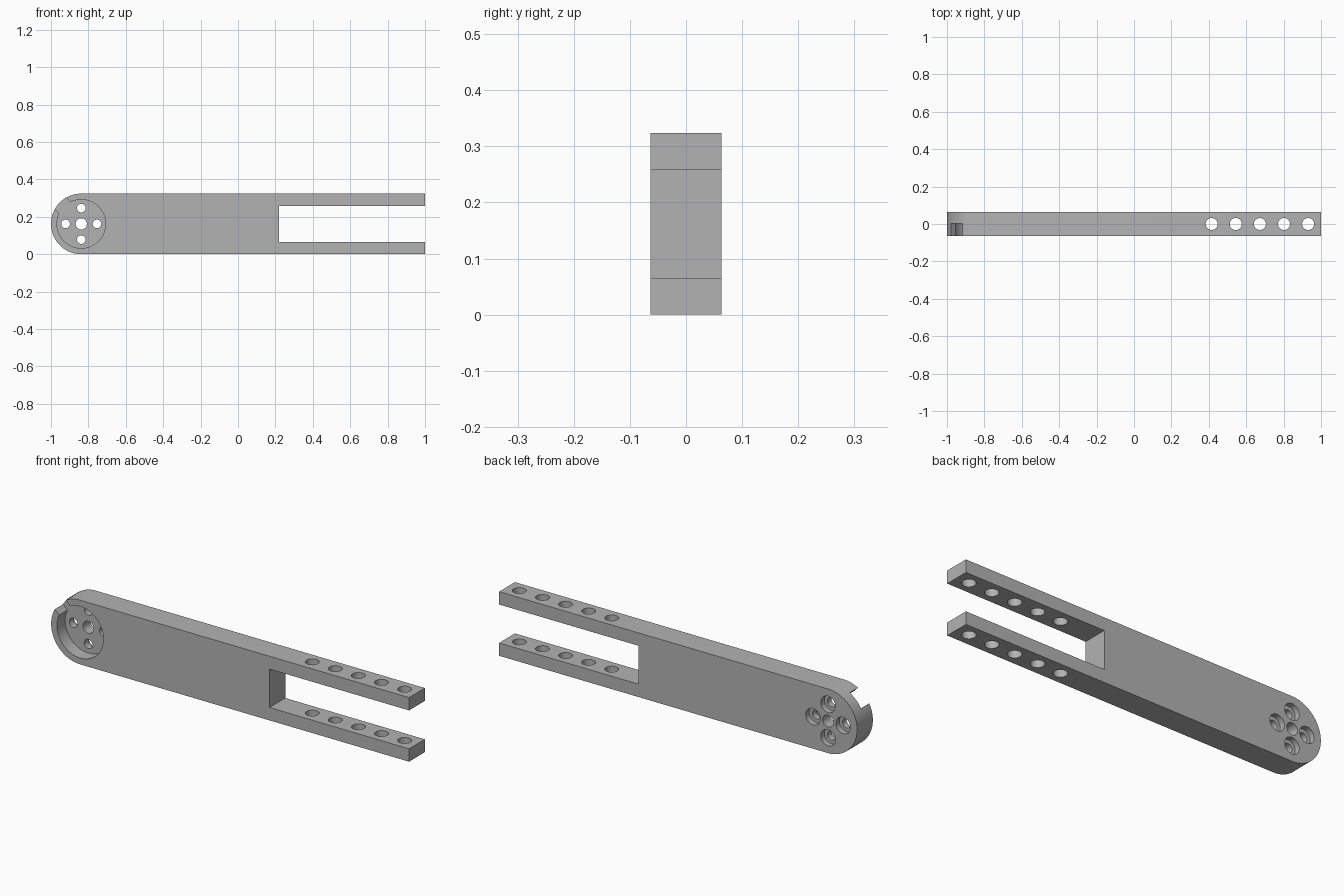
import bpy, bmesh, math
from mathutils import Matrix, Vector

cube = bpy.data.objects.get("Cube")
if cube:
    bpy.data.objects.remove(cube, do_unlink=True)

LENGTH, HEIGHT, HALF_DEPTH = 1.0, 0.324, 0.063
R = HEIGHT / 2
HUB_X = -1 + R
POCKET_Y = 0.003          # floor of the front pocket

grey = bpy.data.materials.new("light grey")
grey.use_nodes = True
grey.diffuse_color = (0.45, 0.45, 0.45, 1)
grey.node_tree.nodes["Principled BSDF"].inputs["Base Color"].default_value = grey.diffuse_color


def make_object(name, bm):
    mesh = bpy.data.meshes.new(name)
    bmesh.ops.recalc_face_normals(bm, faces=bm.faces)
    bm.to_mesh(mesh)
    bm.free()
    obj = bpy.data.objects.new(name, mesh)
    mesh.materials.append(grey)
    bpy.context.collection.objects.link(obj)
    return obj


def cylinder(name, centre, radius, length, axis, segments=40):
    bm = bmesh.new()
    turn = Matrix.Rotation(math.pi / 2, 4, 'X') if axis == 'Y' else Matrix()
    bmesh.ops.create_cone(bm, cap_ends=True, segments=segments, radius1=radius,
                          radius2=radius, depth=length,
                          matrix=Matrix.Translation(centre) @ turn)
    return make_object(name, bm)


def box(name, low, high, matrix=Matrix()):
    low, high = Vector(low), Vector(high)
    bm = bmesh.new()
    bmesh.ops.create_cube(bm, size=1, matrix=matrix @ Matrix.Translation((low + high) / 2)
                          @ Matrix.Diagonal((*(high - low), 1)))
    return make_object(name, bm)


# Arm: a bar with one round end, extruded through its depth
bm = bmesh.new()
outline = [(LENGTH, 0), (LENGTH, HEIGHT)]
for i in range(49):
    a = math.pi / 2 + math.pi * i / 48
    outline.append((HUB_X + R * math.cos(a), R + R * math.sin(a)))
face = bm.faces.new([bm.verts.new((x, -HALF_DEPTH, z)) for x, z in outline])
side = bmesh.ops.extrude_face_region(bm, geom=[face])["geom"]
bmesh.ops.translate(bm, vec=(0, 2 * HALF_DEPTH, 0),
                    verts=[g for g in side if isinstance(g, bmesh.types.BMVert)])
arm = make_object("forked_arm", bm)

cutters = []
# Fork slot
cutters.append(box("fork_slot", (0.22, -1, 0.065), (1.2, 1, HEIGHT - 0.065)))

# Round pocket in the front, opened by a diagonal notch in the rim
cutters.append(cylinder("hub_pocket", (HUB_X, POCKET_Y - 0.1, R), 0.13, 0.2, 'Y', 64))
diagonal = Matrix.Translation((HUB_X, 0, R)) @ Matrix.Rotation(math.radians(-135), 4, 'Y')
cutters.append(box("rim_notch", (0.06, POCKET_Y - 0.2, -0.044),
                   (0.3, POCKET_Y, 0.044), diagonal))

# Hub holes: one in the centre, four around it, counterbored at the back
cutters.append(cylinder("hub_hole", (HUB_X, 0, R), 0.03, 0.4, 'Y'))
for dx, dz in ((1, 0), (-1, 0), (0, 1), (0, -1)):
    x, z = HUB_X + 0.084 * dx, R + 0.084 * dz
    cutters.append(cylinder("screw_hole", (x, 0, z), 0.023, 0.4, 'Y'))
    cutters.append(cylinder("counterbore", (x, 0.035 + 0.1, z), 0.041, 0.2, 'Y'))

# Row of holes through both prongs
for i in range(5):
    cutters.append(cylinder("prong_hole", (0.415 + 0.129 * i, 0, R), 0.032, 1, 'Z'))

bpy.ops.object.select_all(action='DESELECT')
bpy.context.view_layer.objects.active = arm
arm.select_set(True)
for cutter in cutters:
    cutter.hide_render = True
    cut = arm.modifiers.new("cut", 'BOOLEAN')
    cut.operation, cut.solver, cut.object = 'DIFFERENCE', 'EXACT', cutter
    bpy.ops.object.modifier_apply(modifier=cut.name)
    bpy.data.objects.remove(cutter, do_unlink=True)

bpy.ops.object.shade_smooth_by_angle(angle=math.radians(30))
